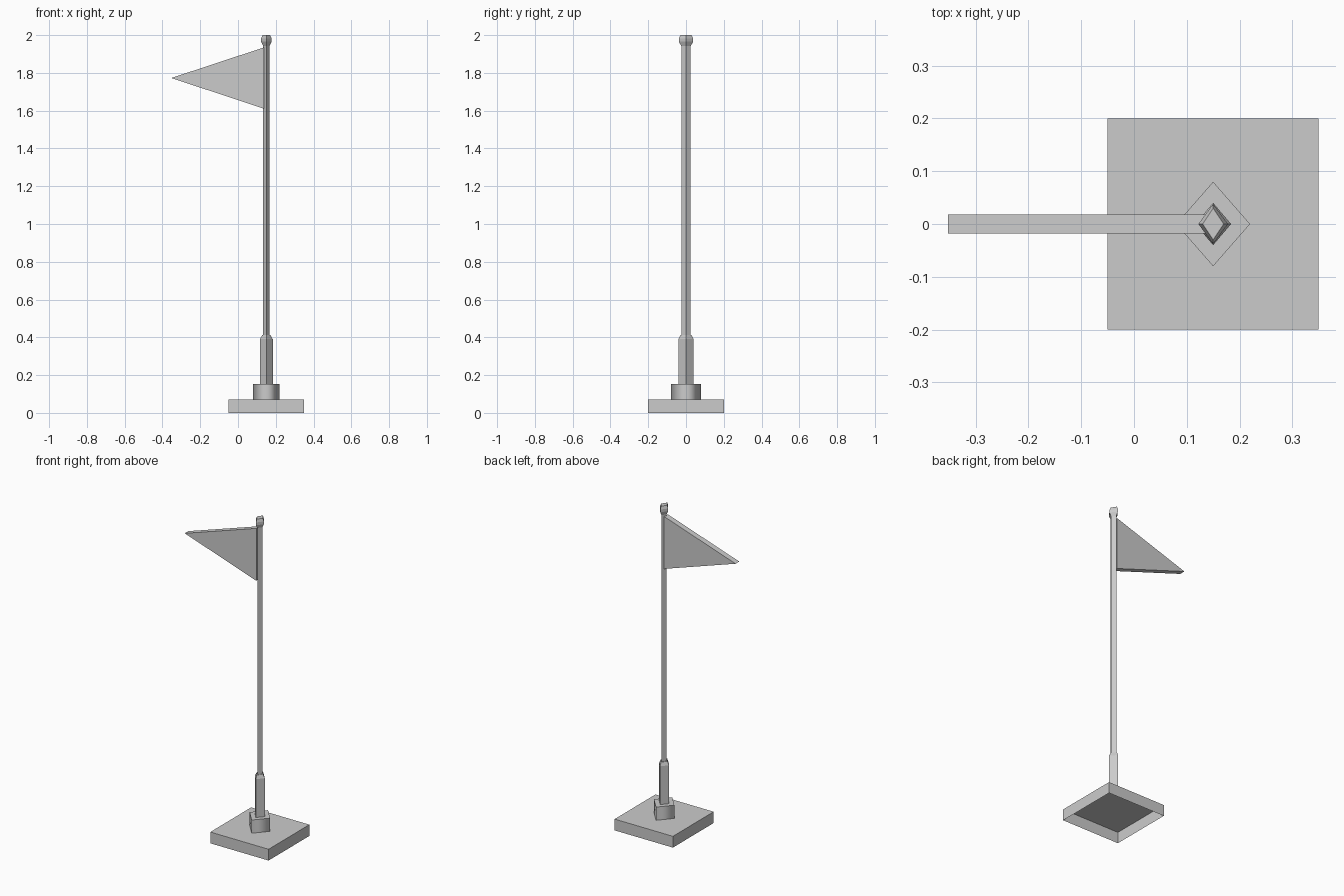
import bpy

cube = bpy.data.objects.get("Cube")
if cube:
    bpy.data.objects.remove(cube, do_unlink=True)

grey = bpy.data.materials.new("plain grey")
grey.use_nodes = True
COLOUR = (0.6, 0.6, 0.6, 1)
grey.diffuse_color = COLOUR
grey.node_tree.nodes["Principled BSDF"].inputs["Base Color"].default_value = COLOUR

POLE_X = 0.15


def make(name, verts, faces, smooth=False):
    mesh = bpy.data.meshes.new(name)
    mesh.from_pydata(verts, [], faces)
    mesh.materials.append(grey)
    obj = bpy.data.objects.new(name, mesh)
    bpy.context.collection.objects.link(obj)
    for p in mesh.polygons:
        p.use_smooth = smooth
    return obj


def loft(name, rings, outline, smooth=False, bottom=True, cap_top=True):
    """Stack four-sided rings (half x, half y, z) around the pole axis."""
    verts = [(POLE_X + sx * a, sy * b, z) for a, b, z in rings for sx, sy in outline]
    faces = []
    for r in range(len(rings) - 1):
        for i in range(4):
            j = (i + 1) % 4
            faces.append((4 * r + i, 4 * r + j, 4 * r + 4 + j, 4 * r + 4 + i))
    top = 4 * (len(rings) - 1)
    if cap_top:
        faces.append(tuple(range(top, top + 4)))
    if bottom:
        faces.append((3, 2, 1, 0))
    return make(name, verts, faces, smooth)


DIAMOND = [(1, 0), (0, 1), (-1, 0), (0, -1)]
SQUARE = [(1, -1), (1, 1), (-1, 1), (-1, -1)]

# Base plate, open underneath
loft("base", [(0.2, 0.2, 0), (0.2, 0.2, 0.07)], SQUARE, bottom=False)

# Diamond collar with softly shaded sides
collar = loft("collar", [(0.07, 0.08, 0.07), (0.07, 0.08, 0.152)], DIAMOND,
              smooth=True, bottom=False, cap_top=False)
loft("collar_top", [(0.07, 0.08, 0.152)], DIAMOND, bottom=False)

# Sleeve with a chamfered top, pole and finial
loft("sleeve", [(0.034, 0.04, 0.152), (0.034, 0.04, 0.39), (0.022, 0.03, 0.412)], DIAMOND)
loft("pole", [(0.017, 0.025, 0.4), (0.017, 0.025, 1.95)], DIAMOND)
loft("finial", [(0.017, 0.025, 1.943), (0.028, 0.038, 1.965),
                (0.028, 0.038, 1.982), (0.02, 0.03, 2.0)], DIAMOND)

# Triangular pennant with thickness
profile = [(0.138, 1.61), (0.138, 1.935), (-0.353, 1.773)]
T = 0.018
make("pennant", [(x, y, z) for y in (-T, T) for x, z in profile],
     [(0, 2, 1), (3, 4, 5), (0, 1, 4, 3), (1, 2, 5, 4), (2, 0, 3, 5)])
